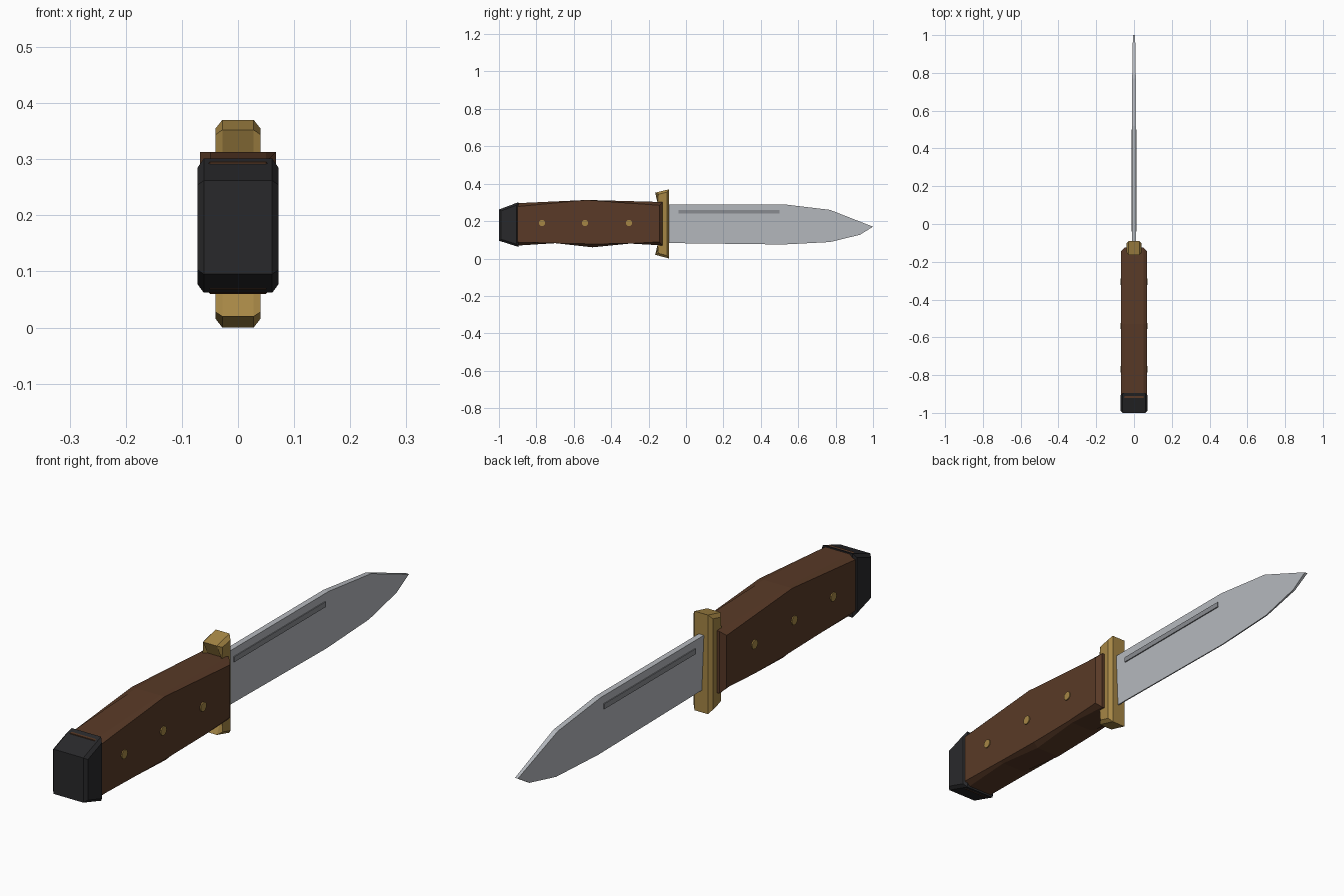
import bpy, bmesh
from math import pi
from mathutils import Matrix

cube = bpy.data.objects.get("Cube")
if cube:
    bpy.data.objects.remove(cube, do_unlink=True)


def material(name, rgb):
    m = bpy.data.materials.new(name)
    m.use_nodes = True
    m.diffuse_color = (*rgb, 1)
    m.node_tree.nodes["Principled BSDF"].inputs["Base Color"].default_value = (*rgb, 1)
    return m


steel = material("steel", (0.47, 0.49, 0.52))
dark_steel = material("dark_steel", (0.25, 0.26, 0.28))
brass = material("brass", (0.38, 0.24, 0.06))
wood = material("wood", (0.1, 0.042, 0.02))
black = material("black", (0.022, 0.022, 0.024))


def finish(name, bm, mat):
    bmesh.ops.recalc_face_normals(bm, faces=bm.faces)
    mesh = bpy.data.meshes.new(name)
    bm.to_mesh(mesh)
    bm.free()
    mesh.materials.append(mat)
    obj = bpy.data.objects.new(name, mesh)
    bpy.context.collection.objects.link(obj)
    return obj


def slab(name, profile, half, mat, bevel=0):
    """Side outline (y, z) extruded across x; half(z) gives the half width.
    Only the rims of the two side faces are chamfered."""
    bm = bmesh.new()
    sides = [[bm.verts.new((s * half(z), y, z)) for y, z in profile] for s in (-1, 1)]
    caps = [bm.faces.new(ring) for ring in sides]
    n = len(profile)
    for i in range(n):
        j = (i + 1) % n
        bm.faces.new((sides[0][i], sides[0][j], sides[1][j], sides[1][i]))
    if bevel:
        rims = [e for cap in caps for e in cap.edges]
        bmesh.ops.bevel(bm, geom=rims, offset=bevel, segments=1, affect='EDGES')
    return finish(name, bm, mat)


# Blade, wedge-shaped from the spine down to the edge
slab("blade",
     [(-0.12, 0.29), (0.52, 0.29), (0.77, 0.26), (1, 0.17),
      (0.93, 0.127), (0.77, 0.088), (0.52, 0.075), (-0.12, 0.083)],
     lambda z: 0.002 + (z - 0.07) * 0.04, steel)

# Narrow strip along both blade faces
slab("blade_strip", [(-0.04, 0.26), (0.5, 0.26), (0.5, 0.24), (-0.04, 0.24)],
     lambda z: 0.013, dark_steel)

# Crossguard, flaring at both ends
slab("guard",
     [(-0.165, 0.352), (-0.09, 0.37), (-0.09, 0), (-0.165, 0.02),
      (-0.14, 0.07), (-0.14, 0.3)],
     lambda z: 0.04, brass, 0.012)

# Grip with a gentle palm swell
slab("grip",
     [(-0.92, 0.295), (-0.53, 0.313), (-0.125, 0.302), (-0.125, 0.07),
      (-0.3, 0.08), (-0.5, 0.06), (-0.7, 0.082), (-0.92, 0.068)],
     lambda z: 0.068, wood, 0.018)

# Pommel cap
slab("pommel",
     [(-1, 0.262), (-0.895, 0.301), (-0.895, 0.062), (-1, 0.095)],
     lambda z: 0.072, black, 0.011)

# Rivets running right through the grip
for i, y in enumerate((-0.77, -0.54, -0.305)):
    bm = bmesh.new()
    bmesh.ops.create_cone(bm, cap_ends=True, segments=12, radius1=0.017, radius2=0.017,
                          depth=0.144,
                          matrix=Matrix.Translation((0, y, 0.19)) @ Matrix.Rotation(pi / 2, 4, 'Y'))
    finish(f"rivet_{i + 1}", bm, brass)
